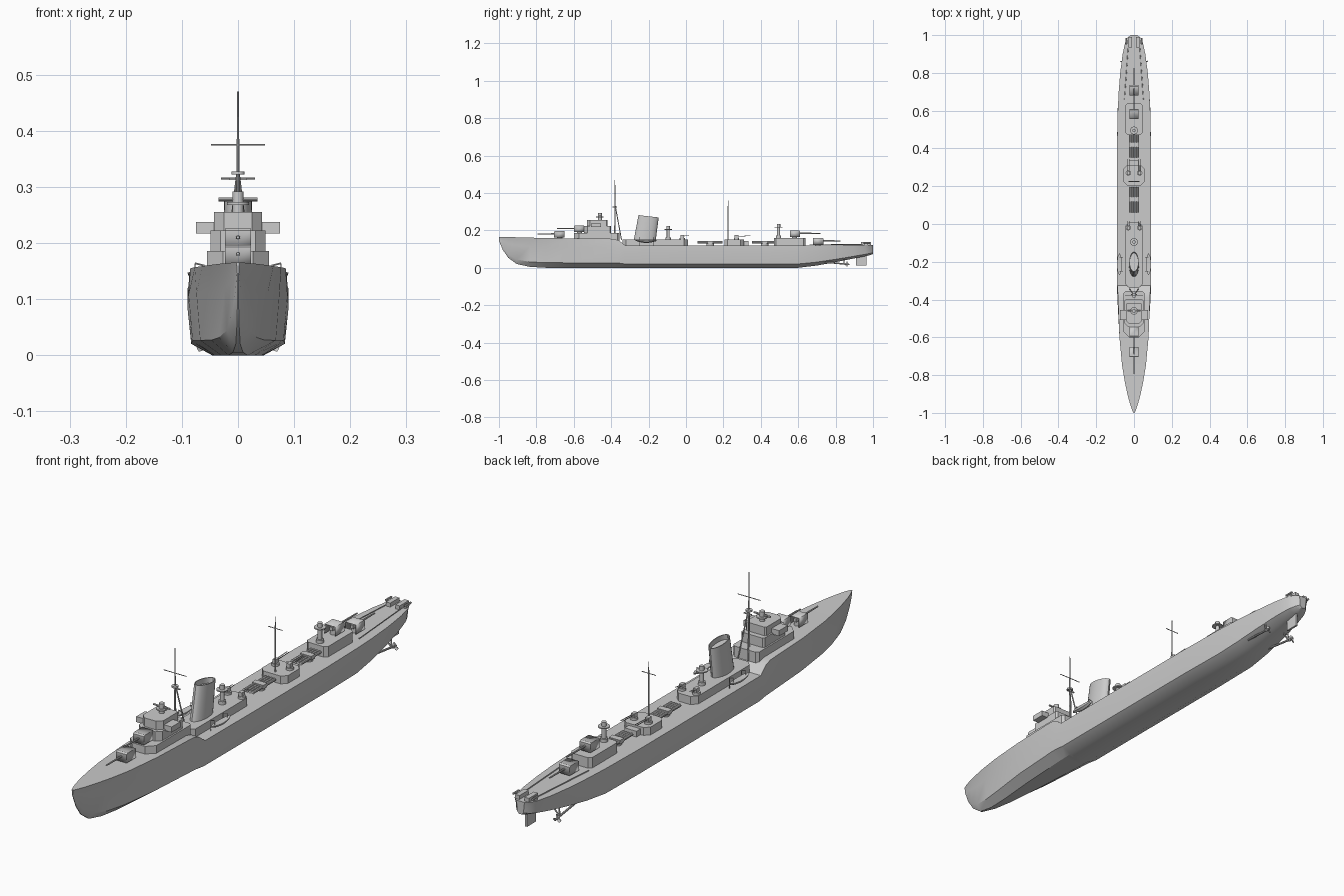
import bpy, bmesh, math
from mathutils import Vector

if "Cube" in bpy.data.objects:
    bpy.data.objects.remove(bpy.data.objects["Cube"])


def add(name, verts, faces):
    me = bpy.data.meshes.new(name)
    me.from_pydata(verts, [], faces)
    bm = bmesh.new()
    bm.from_mesh(me)
    bmesh.ops.recalc_face_normals(bm, faces=bm.faces)
    bm.to_mesh(me)
    bm.free()
    ob = bpy.data.objects.new(name, me)
    bpy.context.collection.objects.link(ob)
    return ob


def loft(name, rings, cap=True):
    n = len(rings[0])
    verts = [p for r in rings for p in r]
    faces = [(i * n + j, i * n + (j + 1) % n, (i + 1) * n + (j + 1) % n, (i + 1) * n + j)
             for i in range(len(rings) - 1) for j in range(n)]
    if cap:
        faces += [tuple(range(n)), tuple(range(len(verts) - n, len(verts)))]
    return add(name, verts, faces)


def box(name, x0, x1, y0, y1, z0, z1):
    return loft(name, [[(x0, y0, z), (x1, y0, z), (x1, y1, z), (x0, y1, z)] for z in (z0, z1)])


def house(name, hw, y0, y1, z0, z1, cf, cb):
    # deckhouse with chamfered front (cf) and back (cb) corners
    pts = [(-hw + cf, y0), (hw - cf, y0), (hw, y0 + cf), (hw, y1 - cb),
           (hw - cb, y1), (-hw + cb, y1), (-hw, y1 - cb), (-hw, y0 + cf)]
    return loft(name, [[(x, y, z) for x, y in pts] for z in (z0, z1)])


def rod(name, a, b, r, r2=None, n=8):
    a, b = Vector(a), Vector(b)
    d = (b - a).normalized()
    u = d.orthogonal().normalized()
    w = d.cross(u)
    ang = [2 * math.pi * k / n for k in range(n)]
    return loft(name, [[p + (u * math.cos(t) + w * math.sin(t)) * q for t in ang]
                       for p, q in ((a, r), (b, r if r2 is None else r2))])


def drum(name, x, y, z0, z1, r, n=16):
    return rod(name, (x, y, z0), (x, y, z1), r, n=n)


def ellipse(cy, z, hw, hl, tilt=0, n=24):
    return [(hw * math.cos(t), cy + hl * math.sin(t), z - tilt * math.sin(t))
            for t in (2 * math.pi * k / n for k in range(n))]


# hull stations: y, deck half width, side half width, flat bottom half width, keel z, deck z
stations = [
    (-1, .003, .002, .001, .145, .165), (-.98, .012, .006, .001, .096, .165),
    (-.95, .022, .013, .002, .053, .164), (-.905, .034, .023, .004, .02, .163),
    (-.835, .049, .038, .009, .005, .161), (-.75, .063, .053, .017, 0, .159),
    (-.6, .077, .074, .03, 0, .157), (-.39, .085, .088, .042, 0, .155),
    (-.36, .086, .089, .043, 0, .147), (-.325, .089, .09, .044, 0, .12),
    (0, .09, .09, .046, 0, .12), (.4, .09, .09, .046, 0, .12),
    (.6, .086, .087, .042, 0, .12), (.7, .081, .08, .036, .012, .12),
    (.8, .073, .071, .028, .03, .12), (.9, .06, .057, .02, .05, .121),
    (.96, .047, .043, .014, .062, .122), (.985, .035, .03, .01, .068, .122),
    (1, .018, .015, .006, .073, .122)]
rings = []
for y, wd, wm, wf, zk, zd in stations:
    h = zd - zk
    half = [(wf, zk), (wf + .85 * (wm - wf), zk + .17 * h), (wm, zk + .7 * h), (wd, zd)]
    rings.append([(x, y, z) for x, z in half] + [(-x, y, z) for x, z in reversed(half)])
loft("hull", rings)

# forward superstructure
house("forward_deckhouse", .055, -.60, -.355, .145, .186, .028, .01)
house("bridge_lower", .049, -.545, -.40, .186, .222, .018, .006)
house("bridge_upper", .043, -.53, -.42, .222, .255, .018, .005)
for s in (-1, 1):
    x0, x1 = sorted((s * .04, s * .075))
    box("bridge_wing", x0, x1, -.508, -.455, .217, .238)

# rangefinder director
drum("director_base", 0, -.46, .255, .272, .01)
drum("director_platform", 0, -.46, .268, .273, .02)
drum("director_head", 0, -.46, .273, .292, .01)
rod("rangefinder_arm", (-.035, -.46, .278), (.035, -.46, .278), .0035)

# tripod foremast
rod("foremast", (0, -.38, .18), (0, -.38, .47), .004, .0015)
rod("foremast_yard", (-.048, -.38, .375), (.048, -.38, .375), .0015)
drum("foremast_lookout", 0, -.38, .322, .328, .012)
box("foremast_crosstree", -.016, .016, -.375, -.371, .312, .316)
for s in (-1, 1):
    rod("foremast_leg", (s * .022, -.345, .15), (0, -.378, .33), .0025)

# midships deckhouse and funnel
house("funnel_deckhouse", .045, -.34, .01, .118, .151, .02, .02)
loft("funnel", [ellipse(-.221, .145, .026, .059), ellipse(-.2, .275, .025, .054, .006),
                ellipse(-.2, .275, .022, .05, .006), ellipse(-.203, .255, .022, .05, .006)])

# aft deckhouses
house("middle_deckhouse", .055, .205, .31, .118, .15, .018, .018)
box("middle_deckhouse_step", -.025, .025, .30, .335, .118, .142)
house("aft_deckhouse", .045, .47, .64, .118, .16, .012, .012)
rod("mainmast", (0, .225, .15), (0, .225, .36), .0035, .0015)
rod("mainmast_yard", (-.03, .225, .315), (.03, .225, .315), .0015)


# main guns with open-backed shields; s = -1 points forward, 1 aft
def gun(name, y, z, s, reach):
    hw, f, b, h = .023, y + s * .03, y - s * .025, .04
    v = [(x, yy, zz) for x in (-hw, hw)
         for yy, zz in ((b, z + .004), (f, z + .004), (f, z + h - .004), (f - s * .006, z + h), (b, z + h))]
    sh = add(name + "_shield", v, [(0, 1, 2, 3, 4), (5, 6, 7, 8, 9), (1, 2, 7, 6),
                                   (2, 3, 8, 7), (3, 4, 9, 8)])
    mod = sh.modifiers.new("plate", 'SOLIDIFY')
    mod.thickness = .002
    drum(name + "_pedestal", 0, y, z, z + .018, .014)
    box(name + "_breech", -.006, .006, y - .018, y + .018, z + .017, z + .03)
    rod(name + "_barrel", (0, y, z + .024), (0, y + s * reach, z + .024), .004, .0028)


gun("gun_a", -.675, .157, -1, .12)
gun("gun_b", -.57, .186, -1, .12)
gun("gun_x", .58, .16, 1, .14)
gun("gun_y", .705, .12, 1, .12)

# searchlight towers
for y, z0, zp in ((-.095, .151, .202), (.495, .16, .214)):
    drum("searchlight_column", 0, y, z0, zp, .008)
    drum("searchlight_base", 0, y, z0, z0 + .012, .014)
    drum("searchlight_platform", 0, y, zp, zp + .004, .021)
    drum("searchlight_lamp", 0, y, zp + .004, zp + .02, .009)

# light anti-aircraft guns
for y, z, d in ((-.02, .151, 1), (.27, .15, 1)):
    for s in (-1, 1):
        x = s * .03
        drum("light_gun_tub", x, y, z, z + .009, .014)
        box("light_gun_mount", x - .007, x + .007, y - .01, y + .01, z + .009, z + .024)
        for o in (-.004, .004):
            rod("light_gun_barrel", (x + o, y, z + .018),
                (x + o, y + d * (.035 if y < 0 else .075), z + .021), .0015, n=6)

# torpedo tube mounts
for y in (.13, .42):
    drum("torpedo_turntable", 0, y, .118, .13, .02)
    for k in range(4):
        x = -.018 + .012 * k
        rod("torpedo_tube", (x, y - .068, .136), (x, y + .065, .136), .006, n=10)
    box("torpedo_cradle", -.024, .024, y - .012, y + .012, .129, .144)

# ship's boats on davits
for s in (-1, 1):
    boat = []
    for k in range(9):
        t = -1 + k / 4
        w = .013 * math.sqrt(max(1 - t * t, .01))
        d = .014 * (1 - .6 * t * t)
        boat.append([(s * .077 + a * w, -.213 + .056 * t, .147 + .003 * t * t - c * d)
                     for a, c in ((-1, 0), (-.75, .6), (0, 1), (.75, .6), (1, 0))])
    loft("boat", boat)
    for y in (-.25, -.176):
        rod("davit_post", (s * .06, y, .118), (s * .06, y, .16), .0016, n=6)
        rod("davit_arm", (s * .06, y, .16), (s * .077, y, .164), .0016, n=6)
        rod("davit_fall", (s * .077, y, .164), (s * .077, y, .145), .001, n=6)

# stern racks, throwers, deck rails
for s in (-1, 1):
    box("depth_charge_rack", s * .02 - .009, s * .02 + .009, .935, .99, .12, .137)
    rod("stern_thrower", (s * .041, .95, .134), (s * .041, .985, .134), .004)
    box("stern_thrower_base", s * .037 - .004, s * .037 + .004, .955, .972, .118, .134)
    rod("deck_rail", (s * .05, .66, .123), (s * .03, .945, .125), .002, n=6)

# rudder, shafts, struts, propellers
box("rudder", -.004, .004, .91, .965, .012, .075)
for s in (-1, 1):
    x = s * .058
    rod("propeller_shaft", (s * .05, .72, .032), (x, .872, .018), .004)
    rod("shaft_strut_inner", (x, .845, .02), (s * .025, .845, .055), .003, n=6)
    rod("shaft_strut_outer", (x, .845, .02), (s * .055, .845, .06), .003, n=6)
    rod("propeller_hub", (x, .852, .019), (x, .874, .018), .006, .002)
    for k in range(3):
        a = math.pi / 2 + k * 2 * math.pi / 3
        c, n = math.cos(a), math.sin(a)
        pts = [(.003, -.002), (.010, -.006), (.016, -.004), (.016, .004), (.010, .006), (.003, .002)]
        loft("propeller_blade", [[(x + r * c - w * n, .861 + o + w * .4, .018 + r * n + w * c)
                                  for r, w in pts] for o in (-.001, .001)])

# smooth shading with sharp edges kept
for ob in bpy.data.objects:
    ob.select_set(True)
    bpy.context.view_layer.objects.active = ob
bpy.ops.object.shade_smooth_by_angle(angle=math.radians(30))
